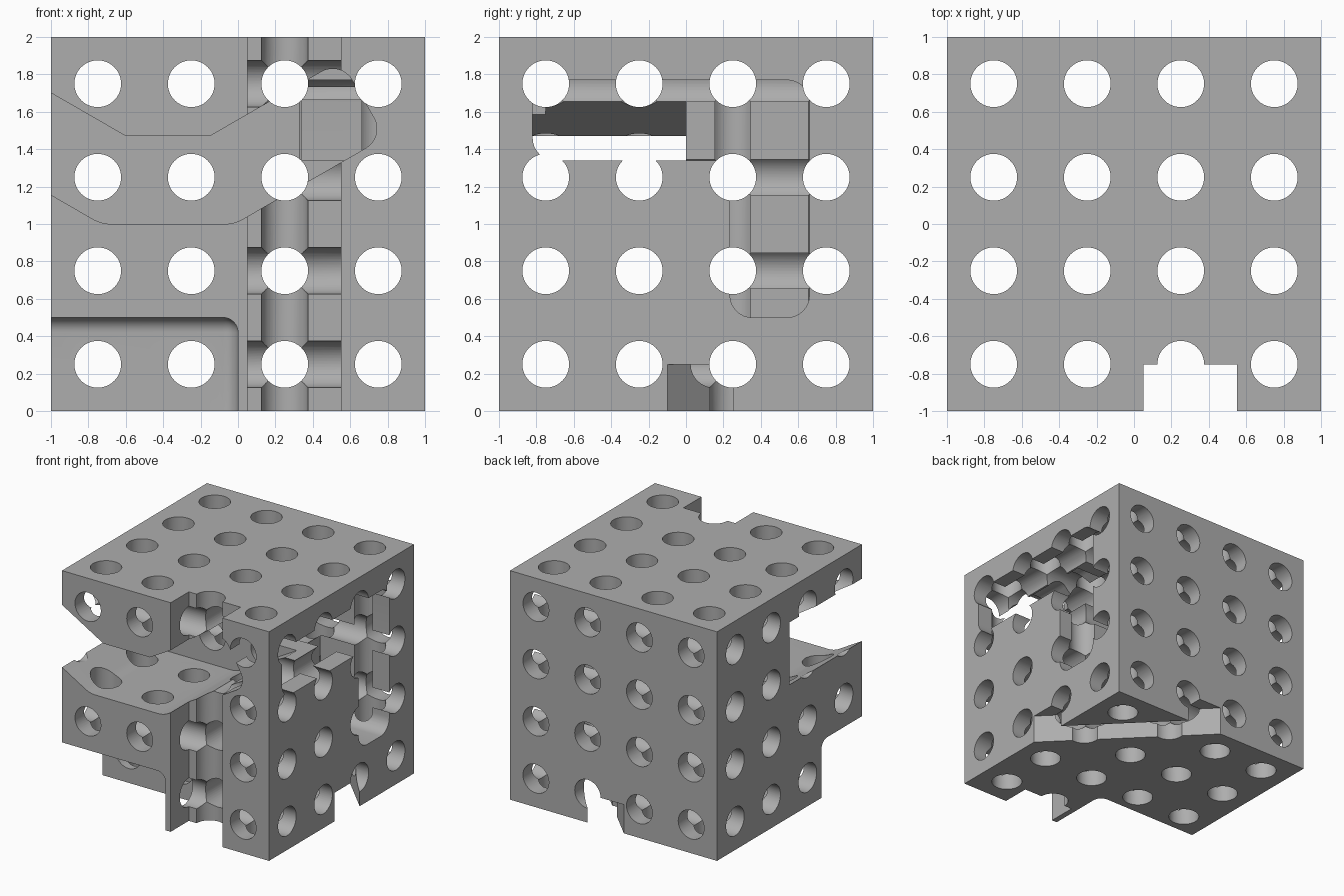
import bpy, bmesh, math
from mathutils import Vector, Matrix

if "Cube" in bpy.data.objects:
    bpy.data.objects.remove(bpy.data.objects["Cube"], do_unlink=True)

grey = bpy.data.materials.new("plain_grey")
grey.use_nodes = True
colour = (0.42, 0.42, 0.42, 1.0)
grey.diffuse_color = colour
bsdf = next(n for n in grey.node_tree.nodes if n.type == 'BSDF_PRINCIPLED')
bsdf.inputs["Base Color"].default_value = colour


def to_object(bm, name):
    bmesh.ops.recalc_face_normals(bm, faces=bm.faces[:])
    mesh = bpy.data.meshes.new(name)
    bm.to_mesh(mesh)
    bm.free()
    mesh.materials.append(grey)
    obj = bpy.data.objects.new(name, mesh)
    bpy.context.collection.objects.link(obj)
    return obj


def box(name, low, high, bevel=0.0):
    bm = bmesh.new()
    bmesh.ops.create_cube(bm, size=1)
    low, high = Vector(low), Vector(high)
    bmesh.ops.scale(bm, vec=high - low, verts=bm.verts)
    bmesh.ops.translate(bm, vec=(low + high) / 2, verts=bm.verts)
    if bevel:
        bmesh.ops.bevel(bm, geom=bm.edges[:], offset=bevel, segments=8,
                        profile=0.5, affect='EDGES')
    return to_object(bm, name)


def rounded(corners, steps=8):
    """Outline from (a, b, radius) corners, each replaced by a tangent arc."""
    out = []
    for i, (a, b, r) in enumerate(corners):
        p = Vector((a, b))
        if r == 0:
            out.append(p)
            continue
        u = (Vector(corners[i - 1][:2]) - p).normalized()
        v = (Vector(corners[(i + 1) % len(corners)][:2]) - p).normalized()
        half = u.angle(v) / 2
        centre = p + (u + v).normalized() * r / math.sin(half)
        start = p + u * r / math.tan(half) - centre
        end = p + v * r / math.tan(half) - centre
        sweep = math.pi - 2 * half
        for k in range(steps + 1):
            t = k / steps
            w = (start * math.sin((1 - t) * sweep) + end * math.sin(t * sweep)) / math.sin(sweep)
            out.append(centre + w)
    return out


def prism(name, corners, start, end, place):
    """Extrude an outline; place maps (a, b, depth) to x, y, z."""
    bm = bmesh.new()
    outline = rounded(corners)
    face = bm.faces.new([bm.verts.new(place(p.x, p.y, start)) for p in outline])
    ext = bmesh.ops.extrude_face_region(bm, geom=[face])
    shift = Vector(place(0, 0, end)) - Vector(place(0, 0, start))
    verts = [g for g in ext["geom"] if isinstance(g, bmesh.types.BMVert)]
    bmesh.ops.translate(bm, vec=shift, verts=verts)
    return to_object(bm, name)


def hole_grid(name, turn, twist):
    """Sixteen parallel drills through the block along one axis."""
    bm = bmesh.new()
    spots = (-0.75, -0.25, 0.25, 0.75)
    for a in spots:
        for b in spots:
            m = (Matrix.Translation((0, 0, 1)) @ turn
                 @ Matrix.Translation((a, b, 0)) @ Matrix.Rotation(twist, 4, 'Z'))
            bmesh.ops.create_cone(bm, cap_ends=True, segments=48, radius1=0.125,
                                  radius2=0.125, depth=2.4, matrix=m)
    return to_object(bm, name)


block = box("drilled_block", (-1, -1, 0), (1, 1, 2))

cutters = [
    # Hole grids along x, y and z
    hole_grid("x_holes", Matrix.Rotation(math.pi / 2, 4, 'Y'), 0.011),
    hole_grid("y_holes", Matrix.Rotation(math.pi / 2, 4, 'X'), 0.023),
    hole_grid("z_holes", Matrix.Identity(4), 0.037),
    # Upright groove on the front
    box("front_groove", (0.05, -1.3, -0.2), (0.55, -0.75, 2.2)),
    # Filleted recess in the lower front corner
    box("corner_recess", (-1.4, -1.4, -0.4), (0.0, -0.44, 0.5), 0.08),
    # Bent channel across the front
    prism("bent_channel", [
        (-1.3, 1.874, 0), (-0.6, 1.47, 0), (-0.15, 1.47, 0), (0.55, 1.874, 0.12),
        (0.786, 1.465, 0.12), (-0.02, 1.0, 0.2), (-0.73, 1.0, 0.2), (-1.3, 1.329, 0)],
        -1.3, 0.0, lambda a, b, d: (a, d, b)),
    # Angled pocket on the side
    prism("side_pocket", [
        (-0.82, 1.77, 0.12), (0.66, 1.77, 0.12), (0.66, 0.5, 0.12),
        (0.235, 0.5, 0.12), (0.235, 1.34, 0), (-0.82, 1.34, 0.12)],
        0.33, 1.3, lambda a, b, d: (d, a, b)),
    # Diagonal slot under the block
    prism("bottom_slot", [
        (1.3, -0.4, 0), (1.3, -0.05, 0), (-0.05, 1.3, 0), (-0.4, 1.3, 0)],
        -0.2, 0.25, lambda a, b, d: (a, b, d)),
]

# Carve every cutter out in turn
bpy.ops.object.select_all(action='DESELECT')
block.select_set(True)
bpy.context.view_layer.objects.active = block
for cutter in cutters:
    cutter.hide_render = True
    mod = block.modifiers.new(cutter.name, 'BOOLEAN')
    mod.operation = 'DIFFERENCE'
    mod.solver = 'EXACT'
    mod.object = cutter
    bpy.ops.object.modifier_apply(modifier=mod.name)
    bpy.data.objects.remove(cutter, do_unlink=True)

bpy.ops.object.shade_smooth_by_angle(angle=math.radians(25))
